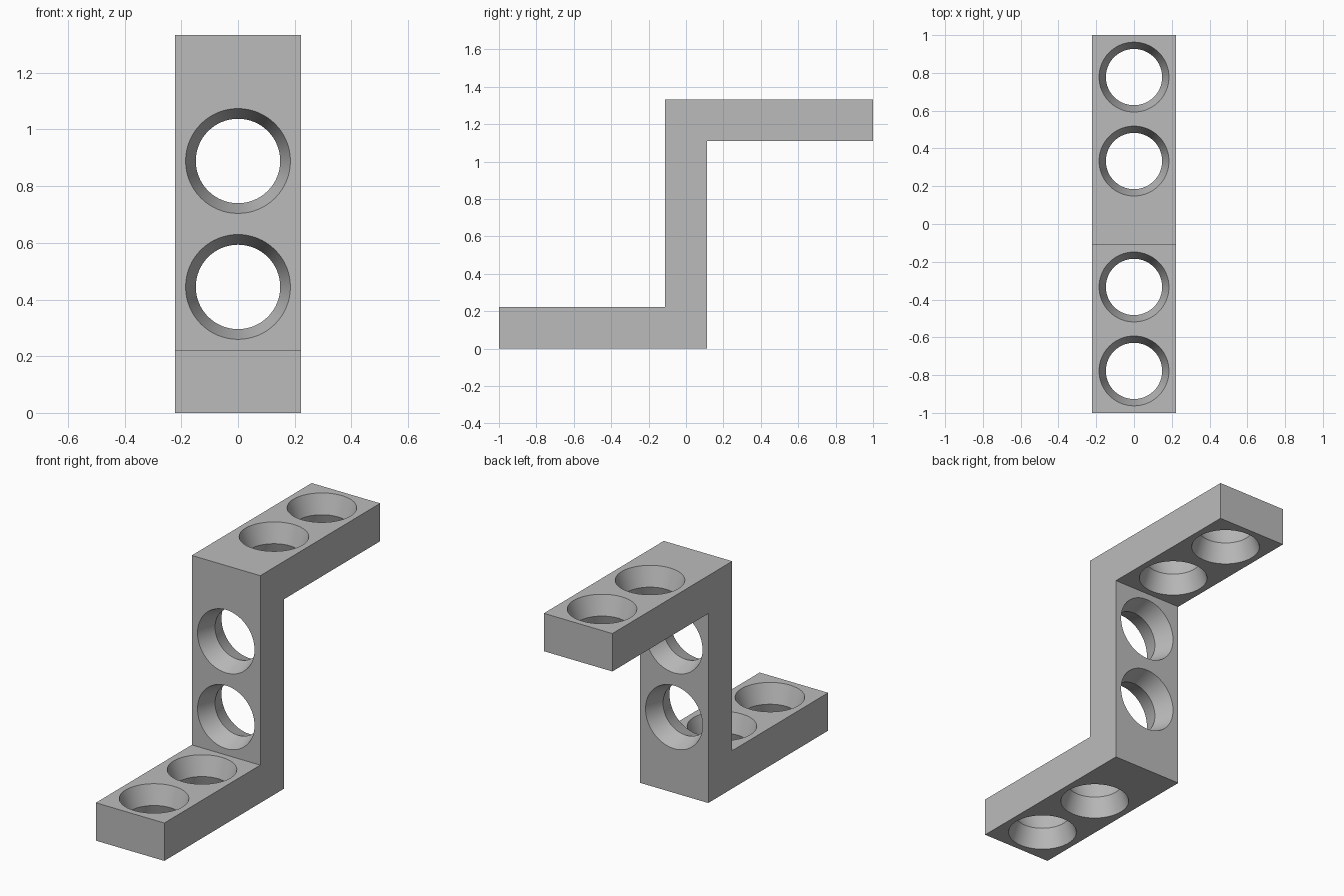
import bpy, bmesh, math
from mathutils import Matrix

if "Cube" in bpy.data.objects:
    bpy.data.objects.remove(bpy.data.objects["Cube"])

U = 2 / 9                      # bar thickness, the module of the bracket
HALF_W = U                     # half width of the bar
R_FACE, R_WAIST = 0.185, 0.149  # hole radius at the faces and at mid thickness
SEGMENTS = 64

grey = bpy.data.materials.new("light grey")
grey.diffuse_color = (0.5, 0.5, 0.5, 1)
grey.use_nodes = True
grey.node_tree.nodes["Principled BSDF"].inputs["Base Color"].default_value = grey.diffuse_color


def new_object(name, bm):
    bmesh.ops.recalc_face_normals(bm, faces=bm.faces)
    mesh = bpy.data.meshes.new(name)
    bm.to_mesh(mesh)
    bm.free()
    mesh.materials.append(grey)
    obj = bpy.data.objects.new(name, mesh)
    bpy.context.collection.objects.link(obj)
    return obj


# Z-shaped bracket: side profile (y, z) extruded across the width
profile = [(-4.5, 0), (0.5, 0), (0.5, 5), (4.5, 5),
           (4.5, 6), (-0.5, 6), (-0.5, 1), (-4.5, 1)]
bm = bmesh.new()
side = bm.faces.new([bm.verts.new((-HALF_W, y * U, z * U)) for y, z in profile])
ext = bmesh.ops.extrude_face_region(bm, geom=[side])
bmesh.ops.translate(bm, vec=(2 * HALF_W, 0, 0),
                    verts=[v for v in ext["geom"] if isinstance(v, bmesh.types.BMVert)])
bracket = new_object("bracket", bm)

# Hole cutters: hourglass solids, wide at both faces and narrow in the middle
upright = Matrix.Identity(4)
sideways = Matrix.Rotation(math.pi / 2, 4, 'X')
holes = [((0, -3.5, 0.5), upright), ((0, -1.5, 0.5), upright),
         ((0, 1.5, 5.5), upright), ((0, 3.5, 5.5), upright),
         ((0, 0, 2), sideways), ((0, 0, 4), sideways)]
over = 0.02                    # overshoot beyond the faces, on the same slope
depth = U / 2 + over
r_end = R_WAIST + (R_FACE - R_WAIST) * depth / (U / 2)

bm = bmesh.new()
for centre, turn in holes:
    place = Matrix.Translation([c * U for c in centre]) @ turn
    rings = []
    for h, r in ((-depth, r_end), (0, R_WAIST), (depth, r_end)):
        angles = [2 * math.pi * i / SEGMENTS for i in range(SEGMENTS)]
        rings.append([bm.verts.new(place @ Matrix.Translation(
            (r * math.cos(a), r * math.sin(a), h)).translation) for a in angles])
    for low, high in zip(rings, rings[1:]):
        for i in range(SEGMENTS):
            j = (i + 1) % SEGMENTS
            bm.faces.new((low[i], low[j], high[j], high[i]))
    bm.faces.new(rings[0])
    bm.faces.new(rings[-1])
cutter = new_object("hole_cutter", bm)

# Cut the holes, then drop the cutter
cut = bracket.modifiers.new("holes", 'BOOLEAN')
cut.operation = 'DIFFERENCE'
cut.solver = 'EXACT'
cut.object = cutter
cutter.hide_render = True
bpy.context.view_layer.objects.active = bracket
bracket.select_set(True)
bpy.ops.object.modifier_apply(modifier=cut.name)
bpy.data.objects.remove(cutter)

# Smooth hole walls with crisp rims and waist
bpy.ops.object.shade_smooth_by_angle(angle=math.radians(30))
